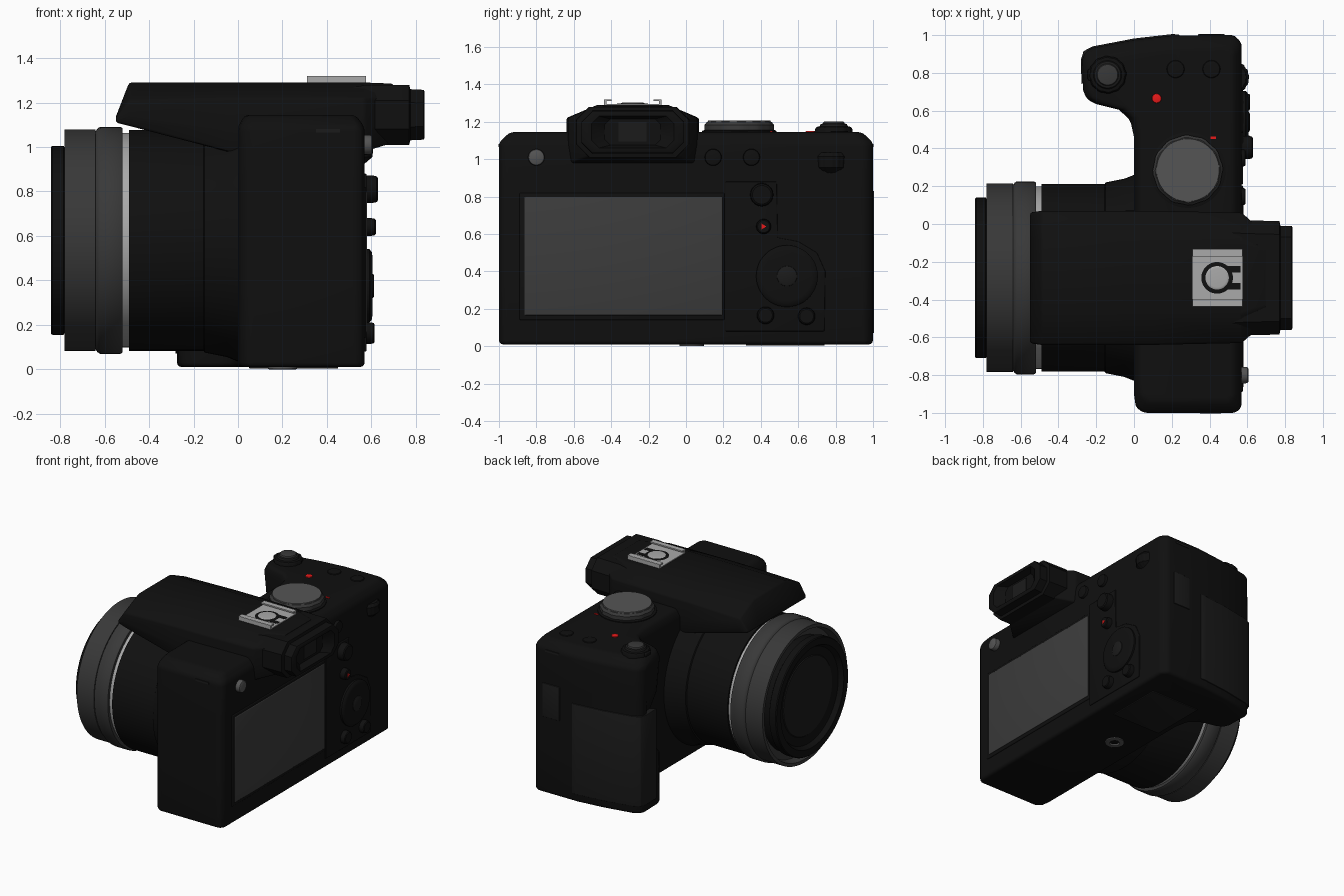
import bpy, bmesh
from math import sin, cos, pi, radians
from mathutils import Vector


def material(name, r, g=None, b=None):
    m = bpy.data.materials.new(name)
    m.diffuse_color = (r, r if g is None else g, r if b is None else b, 1)
    return m


BLACK = material("black", 0.005)
RUBBER = material("rubber", 0.011)
SCREEN = material("screen_grey", 0.045)
RING = material("ring_grey", 0.04)
DIAL = material("dial_grey", 0.09)
SILVER = material("silver", 0.4)
RED = material("red", 0.8, 0.01, 0.01)
CY, CZ = -0.285, 0.58          # lens axis


def loft(name, sections, mat, bevel=0.0, seg=3, angle=35):
    """Skin a stack of equal-length point loops and cap both ends."""
    bm = bmesh.new()
    rows = [[bm.verts.new(p) for p in s] for s in sections]
    n = len(rows[0])
    for a, b in zip(rows, rows[1:]):
        for i in range(n):
            j = (i + 1) % n
            bm.faces.new((a[i], a[j], b[j], b[i]))
    bm.faces.new(rows[0][::-1])
    bm.faces.new(rows[-1])
    bmesh.ops.recalc_face_normals(bm, faces=bm.faces)
    me = bpy.data.meshes.new(name)
    bm.to_mesh(me)
    bm.free()
    ob = bpy.data.objects.new(name, me)
    bpy.context.collection.objects.link(ob)
    me.materials.append(mat)
    bpy.ops.object.select_all(action='DESELECT')
    ob.select_set(True)
    bpy.context.view_layer.objects.active = ob
    if bevel:
        m = ob.modifiers.new("bevel", 'BEVEL')
        m.width, m.segments, m.limit_method, m.angle_limit = bevel, seg, 'ANGLE', radians(32)
        bpy.ops.object.modifier_apply(modifier="bevel")
    bpy.ops.object.shade_smooth_by_angle(angle=radians(angle))
    return ob


def lathe(name, profile, origin, axis, mat, n=64, tooth=0.0):
    """Turn (distance along axis, radius) pairs about an x, y or z axis."""
    d = Vector([float(c == axis) for c in "xyz"])
    u = Vector((d.z, d.x, d.y))
    v = d.cross(u)
    o = Vector(origin)
    secs = []
    for h, r in profile:
        ring = []
        for i in range(n):
            t, q = 2 * pi * i / n, r - (tooth if i // 2 % 2 else 0)
            ring.append(o + d * h + (u * cos(t) + v * sin(t)) * q)
        secs.append(ring)
    return loft(name, secs, mat)


def button(name, origin, axis, r, h, mat=BLACK, tooth=0.0):
    return lathe(name, [(-0.02, r), (h * 0.6, r), (h * 0.9, r * 0.93), (h, r * 0.8)],
                 origin, axis, mat, 48, tooth)


def prism(name, pts, lo, hi, axis, mat, bevel=0.0):
    """Extrude a 2D outline along an axis."""
    put = {"x": lambda a, b, h: (h, a, b), "y": lambda a, b, h: (a, h, b),
           "z": lambda a, b, h: (a, b, h)}[axis]
    return loft(name, [[put(a, b, h) for a, b in pts] for h in (lo, hi)], mat, bevel)


def box(name, x, y, z, mat, bevel=0.0):
    return prism(name, [(x[0], y[0]), (x[1], y[0]), (x[1], y[1]), (x[0], y[1])], *z, "z", mat, bevel)


# Body with hand grip: plan outline, finger hollow varies with height
def outline(z, hollow, inset):
    g, k = -0.27 + hollow * 0.5, hollow
    pts = [(0.57, -0.97), (0.54, -1.0), (0.05, -1.0), (0.01, -0.97), (0.0, -0.9), (0.0, 0.46),
           (-0.02, 0.55), (-0.08, 0.605 + k * 0.3), (-0.2, 0.635 + k), (g + 0.02, 0.66 + k),
           (g, 0.71 + k * 0.8), (-0.275, 0.87), (-0.26, 0.91), (-0.22, 0.933), (0.0, 0.975),
           (0.2, 0.998), (0.53, 1.0), (0.57, 0.96)]
    out = []
    for x, y in pts:
        s = 1 if y > 0 else -1
        edge = abs(y) > 0.85
        out.append((x + inset * (0.5 if x < 0.3 else -0.7), y - (s * inset if edge else 0), z))
    return out


loft("body", [outline(*a) for a in ((0.01, 0, 0), (0.38, 0, 0), (0.5, 0.08, 0), (0.68, 0.09, 0),
                                    (0.85, 0.02, 0), (1.09, 0, 0), (1.145, 0, 0.06))], BLACK, 0.025)

# Grip rubber on the outer side and card door
prism("grip_rubber", [(0.24, 0.97), (0.24, 1.004), (0.2, 1.005), (0.0, 0.982), (-0.22, 0.94),
                      (-0.267, 0.915), (-0.281, 0.87), (-0.278, 0.74), (-0.2, 0.8)],
      0.07, 0.74, "z", RUBBER, 0.004)
box("card_door", (0.34, 0.48), (0.97, 1.006), (0.58, 0.83), RUBBER, 0.004)
for s in (-1, 1):
    box("strap_slot", (0.35, 0.46), (s * 0.985 - 0.018, s * 0.985 + 0.018), (1.065, 1.08), RUBBER)

# Lens, turned along x
L = (0, CY, CZ)
lathe("lens_mount", [(0.1, 0.55), (0.0, 0.545), (-0.05, 0.525), (-0.15, 0.505), (-0.16, 0.49)],
      L, "x", BLACK, 96)
lathe("lens_barrel", [(-0.1, 0.49), (-0.15, 0.497), (-0.49, 0.497), (-0.49, 0.45)], L, "x", BLACK, 96)
lathe("silver_ring", [(-0.48, 0.483), (-0.53, 0.483)], L, "x", SILVER, 96)
lathe("zoom_ring", [(-0.52, 0.48), (-0.52, 0.505), (-0.53, 0.511), (-0.62, 0.511), (-0.632, 0.503),
                    (-0.64, 0.492), (-0.64, 0.499), (-0.78, 0.499), (-0.78, 0.475), (-0.72, 0.465),
                    (-0.72, 0.42)], L, "x", RING, 96)
lathe("front_rim", [(-0.7, 0.41), (-0.775, 0.41), (-0.785, 0.425), (-0.835, 0.425), (-0.842, 0.42),
                    (-0.842, 0.37), (-0.81, 0.35), (-0.80, 0.29)], L, "x", BLACK, 96)
lathe("front_glass", [(-0.79, 0.3), (-0.805, 0.285), (-0.815, 0.2), (-0.82, 0.08)], L, "x", RUBBER, 64)


# Viewfinder hump with overhanging flash
def hump(x, top, side, bot, wt, ws, wb):
    return [(x, CY + y, z) for y, z in ((-wb, bot), (-ws, bot + (side - bot) * 0.4), (-ws, side), (-wt, top),
                                        (wt, top), (ws, side), (ws, bot + (side - bot) * 0.4), (wb, bot))]


loft("hump", [hump(-0.55, 1.135, 1.13, 1.11, 0.22, 0.345, 0.34),
              hump(-0.49, 1.29, 1.21, 1.095, 0.18, 0.355, 0.35),
              hump(-0.05, 1.29, 1.22, 0.98, 0.19, 0.355, 0.35),
              hump(0.10, 1.29, 1.22, 0.96, 0.19, 0.355, 0.36),
              hump(0.57, 1.29, 1.22, 0.98, 0.19, 0.345, 0.33),
              hump(0.70, 1.285, 1.22, 1.02, 0.15, 0.23, 0.22)], BLACK, 0.012, 2)


# Eyecup: stacked chamfered rectangles, recessed at the back
def octagon(x, w, h, c, z=1.145):
    return [(x, CY + a, z + b) for a, b in ((-w, -h + c), (-w + c, -h), (w - c, -h), (w, -h + c),
                                            (w, h - c), (w - c, h), (-w + c, h), (-w, h - c))]


loft("eyecup", [octagon(0.5, 0.30, 0.12, 0.06), octagon(0.58, 0.305, 0.135, 0.07),
                octagon(0.77, 0.30, 0.135, 0.07), octagon(0.775, 0.275, 0.115, 0.06),
                octagon(0.835, 0.275, 0.112, 0.06), octagon(0.84, 0.265, 0.105, 0.055),
                octagon(0.84, 0.22, 0.085, 0.04), octagon(0.79, 0.15, 0.07, 0.03)], BLACK)
box("eyepiece_window", (0.77, 0.796), (CY - 0.075, CY + 0.075), (1.095, 1.2), RUBBER)

# Hot shoe
box("shoe_plate", (0.31, 0.575), (-0.432, -0.138), (1.28, 1.296), SILVER)
for s in (-1, 1):
    y = CY + s * 0.147
    box("shoe_wall", (0.31, 0.575), (y - 0.006, y + 0.006), (1.29, 1.318), SILVER)
    y = CY + s * 0.132
    box("shoe_lip", (0.31, 0.575), (y - 0.02, y + 0.02), (1.31, 1.32), SILVER)
    box("shoe_slot", (0.46, 0.565), (CY + s * 0.045 - 0.017, CY + s * 0.045 + 0.017), (1.29, 1.298), BLACK)
button("shoe_contact_surround", (0.44, CY, 1.29), "z", 0.085, 0.009, BLACK)
button("shoe_contact", (0.44, CY, 1.295), "z", 0.062, 0.008, SILVER)

# Top controls
button("mode_dial_base", (0.285, 0.285, 1.14), "z", 0.2, 0.018)
button("mode_dial", (0.285, 0.285, 1.15), "z", 0.186, 0.055, RING, 0.004)
lathe("mode_dial_top", [(0, 0.168), (0.012, 0.166), (0.012, 0.15)], (0.285, 0.285, 1.196), "z", DIAL)
box("power_mark", (0.405, 0.435), (0.45, 0.462), (1.14, 1.151), RED)
button("zoom_lever", (-0.14, 0.79, 1.14), "z", 0.1, 0.035, BLACK, 0.003)
button("shutter_collar", (-0.14, 0.79, 1.16), "z", 0.075, 0.03, RUBBER)
button("shutter_button", (-0.14, 0.79, 1.18), "z", 0.058, 0.022, RING)
box("zoom_tab", (-0.245, -0.2), (0.76, 0.82), (1.14, 1.168), BLACK, 0.008)
for x in (0.22, 0.41):
    button("function_button", (x, 0.82, 1.14), "z", 0.047, 0.012)
button("record_button", (0.12, 0.665, 1.14), "z", 0.025, 0.012, RED)

# Back: screen, control panel and buttons
box("screen_frame", (0.55, 0.576), (-0.89, 0.205), (0.14, 0.82), BLACK, 0.006)
box("screen", (0.56, 0.58), (-0.865, 0.195), (0.165, 0.8), SCREEN, 0.006)
prism("control_panel", [(0.21, 0.08), (0.74, 0.08), (0.745, 0.4), (0.7, 0.5), (0.6, 0.56),
                        (0.49, 0.58), (0.485, 0.88), (0.21, 0.88)], 0.55, 0.578, "x", BLACK, 0.005)
for name, y, z, r, h, mat in (("flash_release", -0.8, 1.01, 0.044, 0.035, DIAL),
                              ("view_button", 0.145, 1.01, 0.045, 0.02, BLACK),
                              ("rear_function_button", 0.35, 1.01, 0.045, 0.02, BLACK),
                              ("focus_button", 0.405, 0.81, 0.062, 0.06, BLACK),
                              ("playback_button", 0.415, 0.64, 0.04, 0.05, BLACK),
                              ("direction_pad", 0.54, 0.375, 0.165, 0.035, BLACK),
                              ("confirm_button", 0.54, 0.375, 0.057, 0.043, RUBBER),
                              ("menu_button", 0.425, 0.165, 0.046, 0.045, BLACK),
                              ("display_button", 0.645, 0.16, 0.046, 0.045, BLACK)):
    button(name, (0.57, y, z), "x", r, h, mat)
prism("playback_arrow", [(0.405, 0.625), (0.43, 0.64), (0.405, 0.655)], 0.61, 0.622, "x", RED)
lathe("thumb_wheel", [(-0.06, 0.05), (-0.03, 0.085), (0.03, 0.09), (0.05, 0.075)],
      (0.52, 0.775, 0.985), "z", BLACK, 64, 0.003)

# Underside: tripod socket and battery door
lathe("tripod_socket", [(0.02, 0.065), (0.002, 0.065), (0.0, 0.06), (0.0, 0.035), (0.012, 0.03)],
      (0.2, 0.03, 0), "z", DIAL, 48)
box("battery_door", (0.05, 0.45), (0.32, 0.74), (0.003, 0.03), RUBBER, 0.004)
